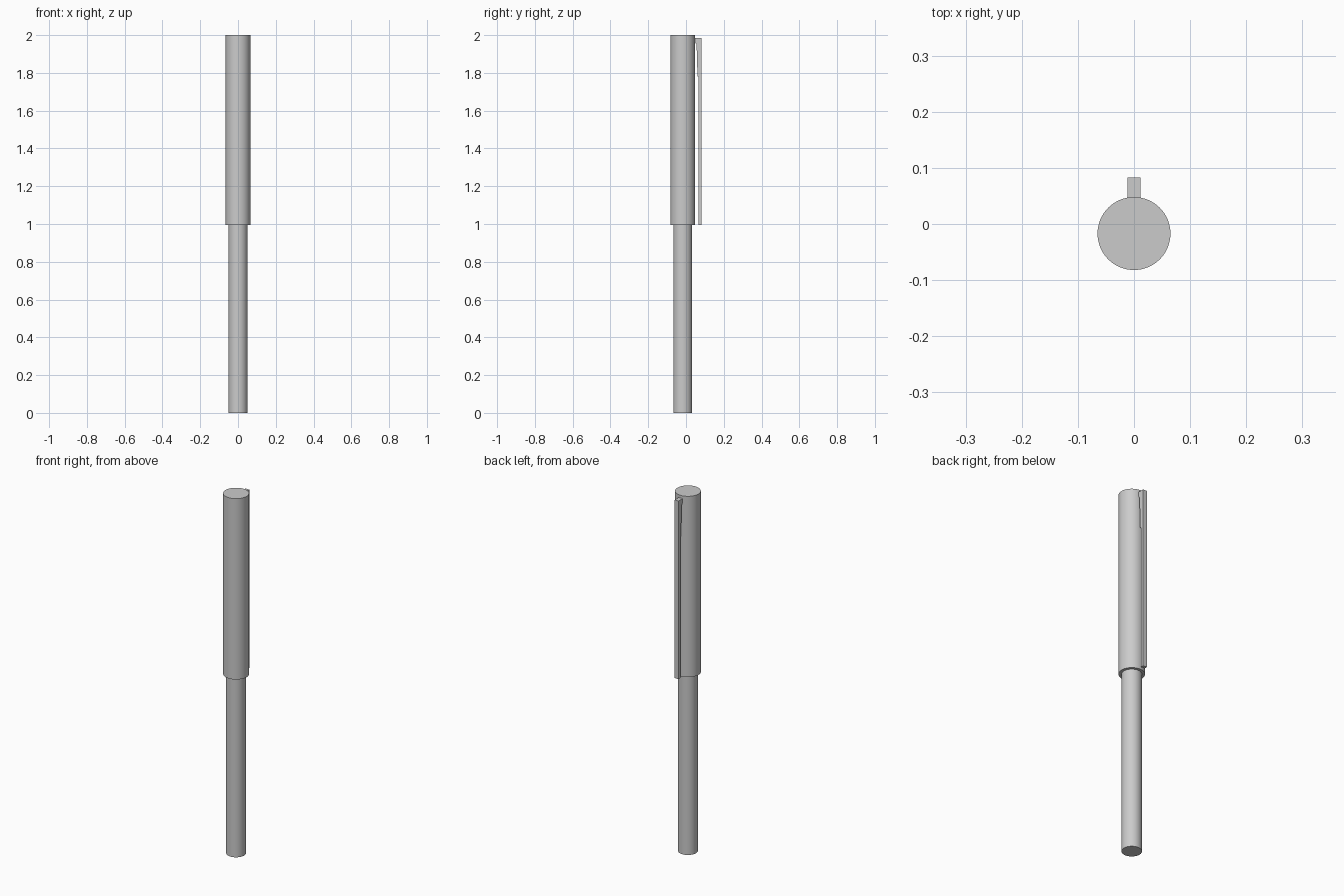
import bpy, bmesh, math

if "Cube" in bpy.data.objects:
    bpy.data.objects.remove(bpy.data.objects["Cube"])

CY = -0.017  # pen axis, offset so the clip is included in the centring


def tube(name, r, z0, z1):
    bpy.ops.mesh.primitive_cylinder_add(vertices=64, radius=r, depth=z1 - z0,
                                        location=(0, CY, (z0 + z1) / 2))
    ob = bpy.context.object
    ob.name = name
    bpy.ops.object.shade_smooth_by_angle(angle=math.radians(40))
    return ob


def extrude_x(name, profile, half):
    # side profile (y, z) extruded symmetrically along x
    bm = bmesh.new()
    face = bm.faces.new([bm.verts.new((-half, y, z)) for y, z in profile])
    new = bmesh.ops.extrude_face_region(bm, geom=[face])["geom"]
    bmesh.ops.translate(bm, vec=(2 * half, 0, 0),
                        verts=[v for v in new if isinstance(v, bmesh.types.BMVert)])
    bmesh.ops.recalc_face_normals(bm, faces=bm.faces)
    me = bpy.data.meshes.new(name)
    bm.to_mesh(me)
    bm.free()
    ob = bpy.data.objects.new(name, me)
    bpy.context.collection.objects.link(ob)
    return ob


# Lower barrel and wider cap
tube("barrel", 0.05, 0.0, 1.0)
tube("cap", 0.065, 0.995, 2.0)

# Pocket clip: root touches the cap, then a slim wedge and a straight bar
extrude_x("clip", [(0.046, 1.985), (0.083, 1.985), (0.083, 0.995), (0.066, 0.995),
                   (0.066, 1.78), (0.061, 1.78), (0.056, 1.95), (0.046, 1.965)], 0.012)
